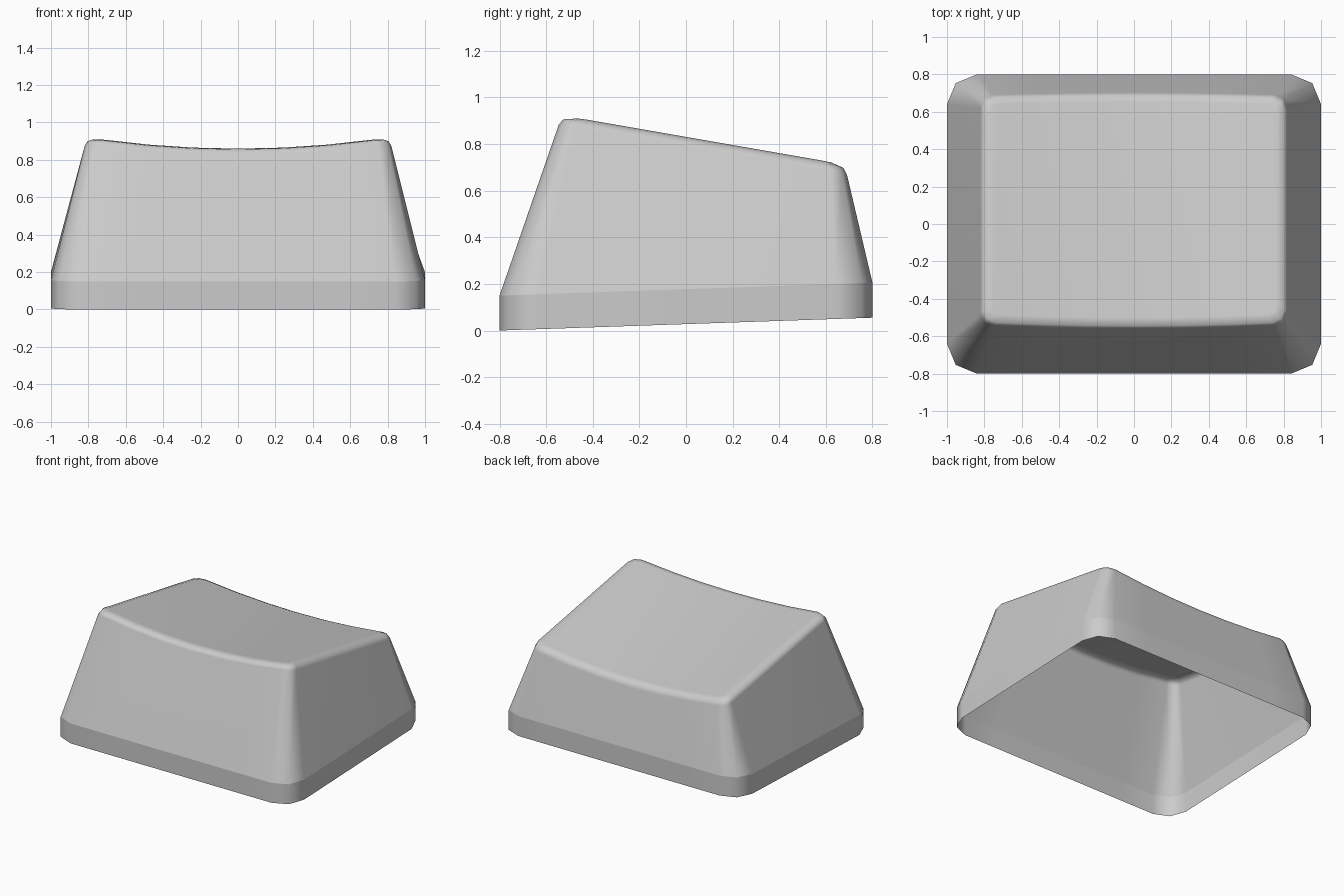
import bpy
import bmesh
import math

cube = bpy.data.objects.get("Cube")
if cube:
    bpy.data.objects.remove(cube, do_unlink=True)

SPAN = 6           # segments along the front and back edges
DISH = 0.055       # depth of the dished top


def dish(x):
    return DISH * max(0.0, 1 - (x / 0.77) ** 2)


def base_z(lift):
    return lambda x, y: lift + 0.0344 * (y + 0.8)


def top_z(drop):
    return lambda x, y: 0.915 - 0.174 * (y + 0.48) - dish(x) - drop


def ring(bm, half_x, front, back, cut, height, bulge=0.0):
    """Rounded rectangle outline, anticlockwise from the front right corner."""
    mid = cut * (1 - math.sqrt(0.5))

    def end_row(y, side):
        inner = half_x - cut
        pts = [(-half_x, y - side * cut), (-half_x + mid, y - side * mid)]
        pts += [(inner * (2 * i / SPAN - 1), y) for i in range(SPAN + 1)]
        pts += [(half_x - mid, y - side * mid), (half_x, y - side * cut)]
        return pts

    pts = end_row(front, -1) + end_row(back, 1)[::-1]
    verts = []
    for i, (x, y) in enumerate(pts):
        z = height(x, y)
        # the lower middle of the rim sits further out on the sloping wall
        out = -0.34 if i < len(pts) / 2 else 0.23
        verts.append(bm.verts.new((x, y + out * bulge * dish(x), z)))
    return verts


bm = bmesh.new()
rings = [
    ring(bm, 1.0, -0.8, 0.8, 0.16, base_z(0.0)),                # open rim
    ring(bm, 1.0, -0.8, 0.8, 0.16, base_z(0.15)),               # collar
    ring(bm, 0.82, -0.545, 0.69, 0.07, top_z(0.04), 1),         # wall top
    ring(bm, 0.805, -0.525, 0.675, 0.07, top_z(0.012), 1),      # soft edge
    ring(bm, 0.765, -0.48, 0.64, 0.05, top_z(0.0), 1),          # dished top
]
count = len(rings[0])
for low, high in zip(rings, rings[1:]):
    for i in range(count):
        j = (i + 1) % count
        bm.faces.new((low[i], low[j], high[j], high[i]))

# Dished top: strips from front to back, closed by one face at each side
top = rings[-1]
for i in range(2, 2 + SPAN):
    bm.faces.new((top[i], top[i + 1], top[count - 2 - i], top[count - 1 - i]))
bm.faces.new(top[:3] + top[-3:])
half = count // 2
bm.faces.new(top[half - 3:half + 3])

# Smooth everywhere, with a crisp line above the collar
for face in bm.faces:
    face.smooth = True
collar = set(rings[1])
for edge in bm.edges:
    if all(v in collar for v in edge.verts):
        edge.smooth = False

mesh = bpy.data.meshes.new("keycap_shell")
bm.to_mesh(mesh)
bm.free()
keycap = bpy.data.objects.new("keycap_shell", mesh)
bpy.context.collection.objects.link(keycap)

grey = bpy.data.materials.new("light_grey")
grey.use_nodes = True
colour = (0.6, 0.6, 0.6, 1)
grey.diffuse_color = colour
grey.node_tree.nodes["Principled BSDF"].inputs["Base Color"].default_value = colour
mesh.materials.append(grey)

# Keep the broad faces flat and shade only the narrow edges round
normals = keycap.modifiers.new("flat_faces", 'WEIGHTED_NORMAL')
normals.keep_sharp = True
